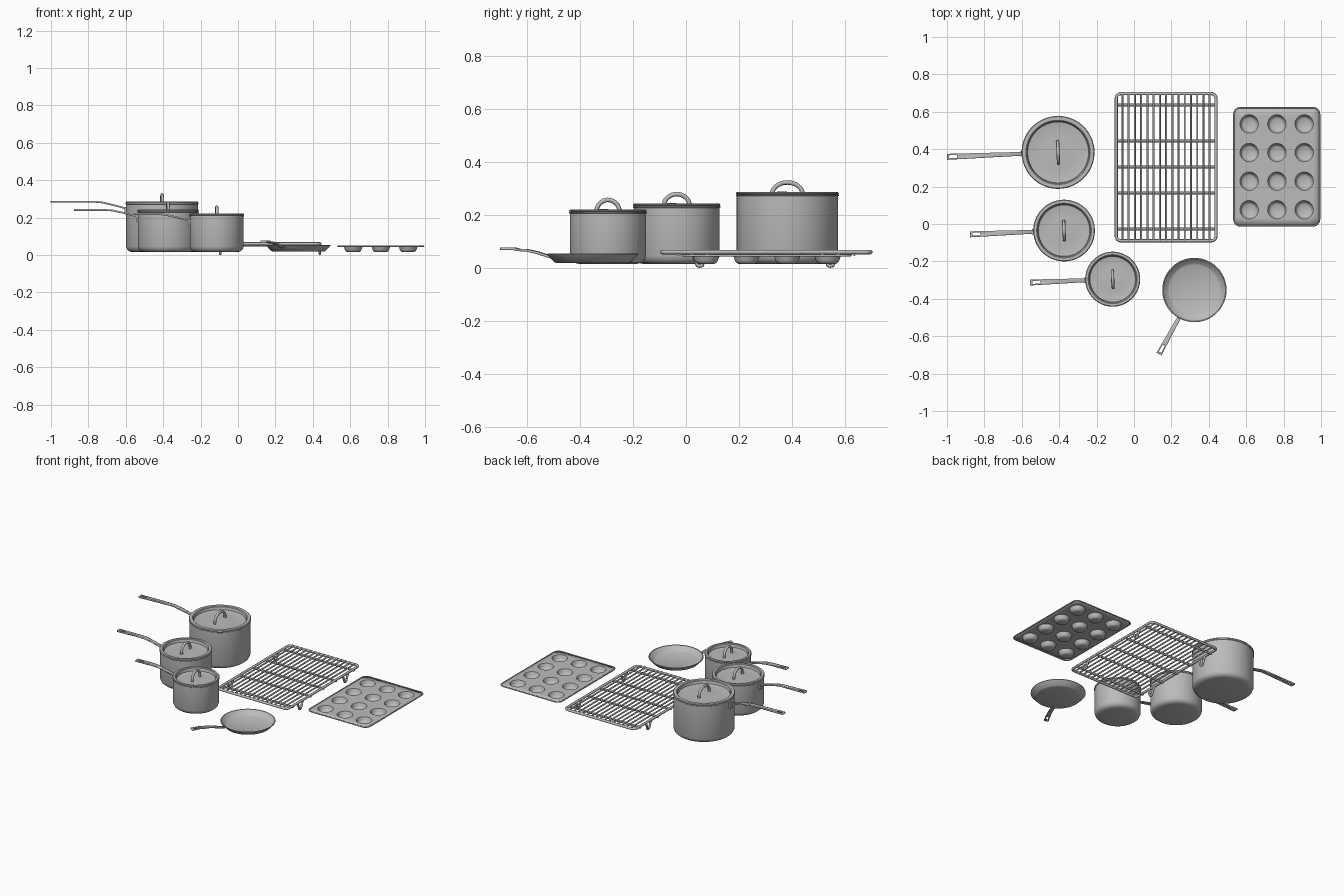
import bpy, bmesh, math
from mathutils import Vector, Matrix

if "Cube" in bpy.data.objects:
    bpy.data.objects.remove(bpy.data.objects["Cube"])

steel = bpy.data.materials.new("grey_steel")
steel.diffuse_color = (0.5, 0.5, 0.5, 1)
steel.use_nodes = True
steel.node_tree.nodes["Principled BSDF"].inputs["Base Color"].default_value = steel.diffuse_color


def finish(obj, mat=None, angle=35):
    obj.data.materials.clear()
    obj.data.materials.append(steel)
    if mat:
        obj.matrix_world = mat
    bpy.ops.object.select_all(action='DESELECT')
    obj.select_set(True)
    bpy.context.view_layer.objects.active = obj
    bpy.ops.object.shade_smooth_by_angle(angle=math.radians(angle))
    return obj


def from_bmesh(name, bm, mat=None, thick=0, offset=-1):
    bmesh.ops.recalc_face_normals(bm, faces=bm.faces)
    me = bpy.data.meshes.new(name)
    bm.to_mesh(me)
    bm.free()
    obj = bpy.data.objects.new(name, me)
    bpy.context.collection.objects.link(obj)
    finish(obj, mat)
    if thick:
        m = obj.modifiers.new("thickness", 'SOLIDIFY')
        m.thickness, m.offset = thick, offset
    return obj


def lathe(name, profile, mat, steps=64):
    bm = bmesh.new()
    vs = [bm.verts.new((r, 0, z)) for r, z in profile]
    es = [bm.edges.new(p) for p in zip(vs, vs[1:])]
    bmesh.ops.spin(bm, geom=vs + es, cent=(0, 0, 0), axis=(0, 0, 1),
                   angle=2 * math.pi, steps=steps)
    bmesh.ops.remove_doubles(bm, verts=bm.verts, dist=1e-5)
    return from_bmesh(name, bm, mat)


def wires(name, paths, radius, mat=None, cyclic=False):
    cu = bpy.data.curves.new(name, 'CURVE')
    cu.dimensions = '3D'
    cu.bevel_depth, cu.bevel_resolution, cu.use_fill_caps = radius, 2, True
    for path in paths:
        s = cu.splines.new('POLY')
        s.points.add(len(path) - 1)
        for p, co in zip(s.points, path):
            p.co = (*co, 1)
        s.use_cyclic_u = cyclic
    obj = bpy.data.objects.new(name, cu)
    bpy.context.collection.objects.link(obj)
    bpy.ops.object.select_all(action='DESELECT')
    obj.select_set(True)
    bpy.context.view_layer.objects.active = obj
    bpy.ops.object.convert(target='MESH')
    return finish(bpy.context.object, mat, 50)


def rounded_rect(x0, x1, y0, y1, r, z, n=6):
    pts = []
    for k, (cx, cy) in enumerate([(x1 - r, y1 - r), (x0 + r, y1 - r),
                                  (x0 + r, y0 + r), (x1 - r, y0 + r)]):
        for i in range(n + 1):
            a = math.pi / 2 * (k + i / n)
            pts.append((cx + r * math.cos(a), cy + r * math.sin(a), z))
    return pts


def handle(name, path, mat, w_root=0.010, w_tip=0.016):
    """Flat bent strip along local x, with a hanging slot near the tip."""
    bm = bmesh.new()
    tip, root = path[-1], path[0]
    d = path[-1][0] - path[-2][0]
    path = path[:-1] + [(tip[0] - 0.055, tip[1]), (tip[0] - 0.012, tip[1]), tip]
    rows = []
    for x, z in path:
        t = (x - root[0]) / (tip[0] - root[0])
        w = w_root + (w_tip - w_root) * t
        rows.append([bm.verts.new((x, f * w, z)) for f in (-1, -0.5, 0.5, 1)])
    for i, (a, b) in enumerate(zip(rows, rows[1:])):
        for j in range(3):
            if not (i == len(rows) - 3 and j == 1):
                bm.faces.new((a[j], a[j + 1], b[j + 1], b[j]))
    return from_bmesh(name, bm, mat, 0.009, 0)


def place(x, y, degrees):
    return Matrix.Translation((x, y, 0)) @ Matrix.Rotation(math.radians(degrees), 4, 'Z')


# Saucepans with lids: size, centre, radius, rim height, handle reach
for size, x, y, r, top, reach in (("large", -0.406, 0.383, 0.195, 0.287, 0.595),
                                  ("medium", -0.374, -0.035, 0.165, 0.243, 0.503),
                                  ("small", -0.114, -0.295, 0.147, 0.221, 0.442)):
    m = place(x, y, 182.3)
    b = r - 0.003
    lathe(size + "_pot", [(0, 0.015), (b - 0.035, 0.015), (b - 0.018, 0.019),
                          (b - 0.006, 0.029), (b, 0.045), (b, top - 0.016),
                          (r, top - 0.014), (r, top - 0.01), (b - 0.004, top - 0.008)], m)
    # Lid with raised rim and sunken centre
    ri = r * 0.85
    lathe(size + "_lid", [(b - 0.006, top - 0.01), (r - 0.002, top - 0.008), (r, top - 0.004),
                          (r - 0.004, top), (ri + 0.006, top), (ri + 0.001, top - 0.004),
                          (ri - 0.003, top - 0.022), (ri - 0.012, top - 0.025),
                          (ri * 0.5, top - 0.021), (0, top - 0.02)], m)
    k = 0.3 * r
    arch = [(0, k * math.cos(a), top - 0.01 + 0.046 * math.sin(a))
            for a in [math.pi * i / 16 for i in range(17)]]
    arch = [(0, k, top - 0.023)] + arch + [(0, -k, top - 0.023)]
    wires(size + "_lid_handle", [arch], 0.0085, m)
    z = top - 0.002
    handle(size + "_pot_handle", [(r - 0.004, z - 0.045), (r + 0.004, z - 0.034),
                                  (r + 0.03, z - 0.027), (r + 0.08, z - 0.014),
                                  (r + 0.13, z - 0.003), (r + 0.17, z), (reach, z)], m)
    # Bracket joining the handle to the wall
    bm = bmesh.new()
    bmesh.ops.create_cube(bm, size=1, matrix=Matrix.Translation((r, 0, z - 0.045))
                          @ Matrix.Diagonal((0.012, 0.03, 0.035, 1)))
    from_bmesh(size + "_handle_bracket", bm, m)

# Frying pan
m = place(0.323, -0.353, 241)
lathe("frying_pan", [(0, 0.018), (0.134, 0.018), (0.145, 0.022), (0.168, 0.046),
                     (0.172, 0.05), (0.171, 0.054), (0.166, 0.053), (0.143, 0.028),
                     (0.133, 0.023), (0, 0.022)], m)
handle("frying_pan_handle", [(0.164, 0.038), (0.19, 0.044), (0.24, 0.058), (0.28, 0.066),
                             (0.32, 0.068), (0.391, 0.072)], m, 0.010, 0.015)

# Cooling rack: frame, slats, cross bars and bent wire feet
X0, X1, Y0, Y1 = -0.095, 0.438, -0.090, 0.697
wires("rack_frame", [rounded_rect(X0, X1, Y0, Y1, 0.025, 0.06)], 0.0085, cyclic=True)
n = 15
xs = [X0 + (X1 - X0) * (i + 1) / (n + 1) for i in range(n)]
wires("rack_slats", [[(x, Y0, 0.063), (x, Y1, 0.063)] for x in xs], 0.0052)
wires("rack_cross_bars", [[(X0 - 0.004, y, 0.052), (X1 + 0.004, y, 0.052)]
                          for y in (0.636, 0.444, 0.305, 0.166, -0.027)], 0.007)
wires("rack_feet", [[(x, y - 0.035, 0.058), (x, y - 0.022, 0.045), (x, y - 0.009, 0.009),
                     (x, y, 0.007), (x, y + 0.009, 0.009), (x, y + 0.022, 0.045),
                     (x, y + 0.035, 0.058)]
                    for x in (X0, X1) for y in (0.052, 0.546)], 0.007)

# Muffin tin: sheet with twelve sunken cups
bm = bmesh.new()
Z = 0.047


def ring(pts):
    vs = [bm.verts.new(p) for p in pts]
    return [bm.edges.new((a, b)) for a, b in zip(vs, vs[1:] + vs[:1])]


outline = rounded_rect(0.534, 0.992, -0.01, 0.622, 0.035, Z)
border = ring(outline)
cups = []
for cx in (0.616, 0.764, 0.910):
    for cy in (0.535, 0.382, 0.229, 0.076):
        cups.append((Vector((cx, cy, 0)), ring([
            (cx + 0.05 * math.cos(a), cy + 0.05 * math.sin(a), Z)
            for a in [math.tau * i / 28 for i in range(28)]])))
bmesh.ops.triangle_fill(bm, edges=bm.edges[:], use_beauty=True)
# Remove any fill inside a cup mouth
inside = [f for f in bm.faces if any((f.calc_center_median().xy - c.xy).length < 0.0495
                                     for c, _ in cups)]
bmesh.ops.delete(bm, geom=inside, context='FACES_ONLY')
for c, edges in cups:
    for r, z in ((0.048, 0.043), (0.044, 0.030), (0.039, 0.021), (0.031, 0.0165)):
        ext = bmesh.ops.extrude_edge_only(bm, edges=edges)["geom"]
        edges = [g for g in ext if isinstance(g, bmesh.types.BMEdge)]
        for v in [g for g in ext if isinstance(g, bmesh.types.BMVert)]:
            d = (v.co.xy - c.xy).normalized() * r
            v.co = (c.x + d.x, c.y + d.y, z)
    bmesh.ops.contextual_create(bm, geom=edges)
from_bmesh("muffin_tin", bm, thick=0.002, offset=0)
wires("muffin_tin_rim", [outline], 0.004, cyclic=True)
